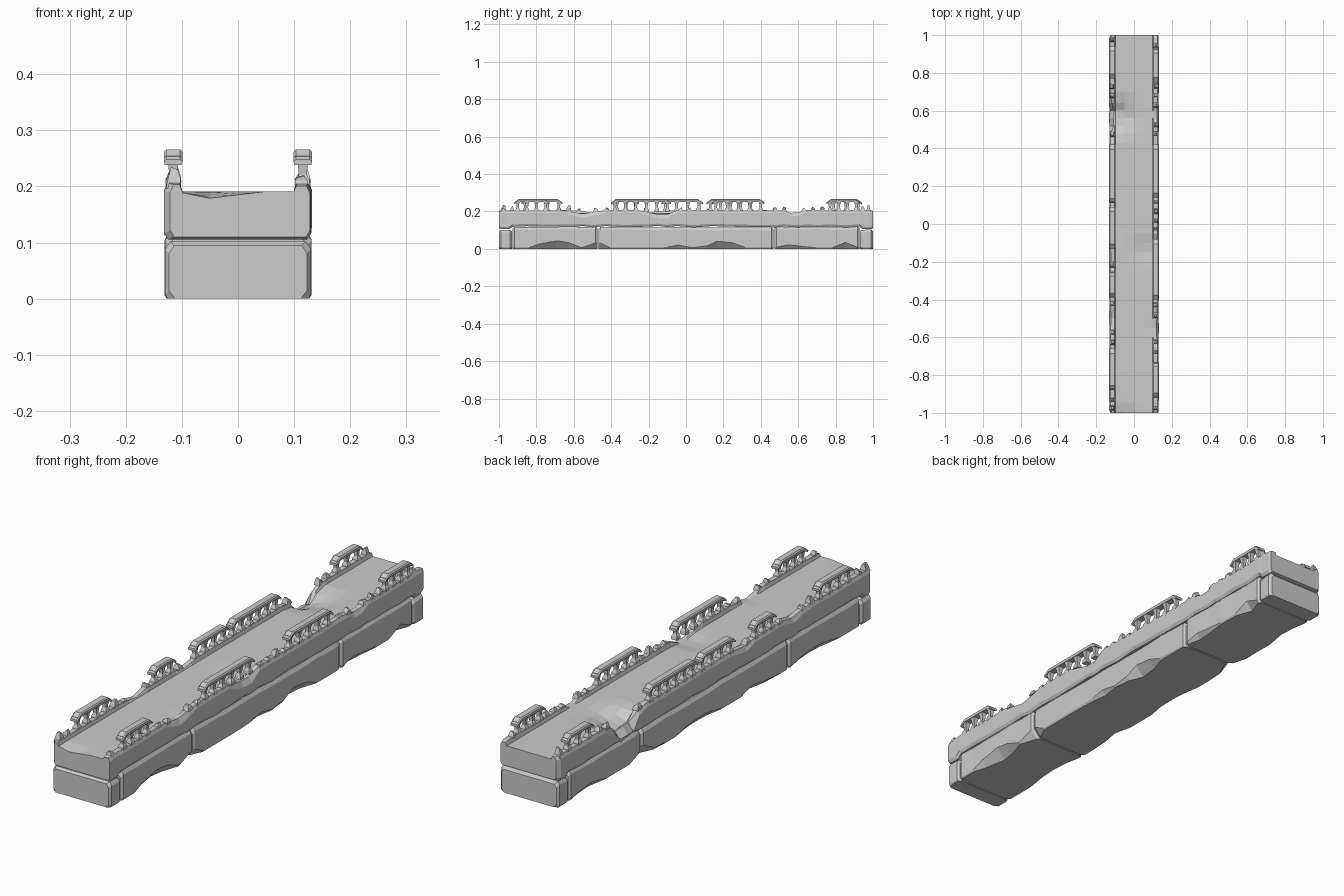
import bpy, bmesh, random
from mathutils import Vector

if "Cube" in bpy.data.objects:
    bpy.data.objects.remove(bpy.data.objects["Cube"])

random.seed(7)
R = random.uniform


def make_object(name, bm):
    bmesh.ops.recalc_face_normals(bm, faces=bm.faces)
    mesh = bpy.data.meshes.new(name)
    bm.to_mesh(mesh)
    bm.free()
    obj = bpy.data.objects.new(name, mesh)
    bpy.context.collection.objects.link(obj)
    return obj


def loft(bm, rings):
    """Join equal-length rings of points into a capped solid."""
    loops = [[bm.verts.new(p) for p in ring] for ring in rings]
    n = len(loops[0])
    for a, b in zip(loops, loops[1:]):
        for i in range(n):
            bm.faces.new((a[i], a[(i + 1) % n], b[(i + 1) % n], b[i]))
    bm.faces.new(loops[0][::-1])
    bm.faces.new(loops[-1])


def bump(y, centre, radius):
    return max(0.0, 1 - abs(y - centre) / radius)


# Damage: (side, y, reach along y, amount)
EDGE_CHIPS = [(1, -.70, .13, .034), (1, .20, .12, .03), (1, -.05, .06, .015), (1, .56, .08, .02),
              (1, .87, .05, .035), (1, -.47, .05, .025), (-1, -.62, .12, .025), (-1, .10, .13, .02),
              (-1, .44, .06, .035), (-1, .80, .08, .02), (-1, -.25, .08, .02)]
KERB_CHIPS = [(-1, .57, .10, .055), (1, -.55, .09, .018), (1, -.14, .09, .022),
              (-1, -.50, .06, .012), (1, .58, .06, .012), (-1, -.18, .05, .012)]


def chip(table, side, y):
    return max([a * min(1, 1.6 * bump(y, c, r)) for s, c, r, a in table if s == side] + [0])


# Foundation course: long blocks and a short block at each end
def foundation_block(name, y0, y1, top):
    n = max(1, round((y1 - y0) / .07))
    ys = [y0, y0 + .01] + [y0 + (y1 - y0) * i / n + R(-.012, .012) for i in range(1, n)] + [y1 - .01, y1]
    rings = []
    for k, y in enumerate(ys):
        inset = .007 if k in (0, len(ys) - 1) else 0
        zt = top - inset + R(-.003, .002)
        half = []
        for s in (-1, 1):
            c = .004 + chip(EDGE_CHIPS, s, y) * R(.7, 1.1) + inset
            w = .131 - inset - R(0, .002)
            half.append([(s * (w - c), 0), (s * w, c * 1.1 + .002),
                         (s * w, zt - .014), (s * (w - .009), zt)])
        sec = half[1] + half[0][::-1]
        rings.append([(x, y, z) for x, z in sec])
    bm = bmesh.new()
    loft(bm, rings)
    make_object(name, bm)


foundation_block("foundation_end_front", -1.0, -.93, .103)
foundation_block("foundation_front", -.927, -.473, .118)
foundation_block("foundation_middle", -.467, .467, .116)
foundation_block("foundation_back", .473, .927, .118)
foundation_block("foundation_end_back", .93, 1.0, .103)


# Upper course: walkway with raised kerbs and two craters
def deck_z(x, y):
    a = bump(y, .57, .11) * max(0, 1 - abs(x + .10) / .15) * .04
    b = bump(y, -.13, .09) * max(0, 1 - abs(x - .07) / .10) * .016
    c = bump(y, -1, .06) * max(0, 1 - abs(x + .04) / .07) * .014
    return .191 - a - b - c


ys = [-1, -.985, -.945, -.925, -.85, -.76, -.65, -.6, -.55, -.5, -.43, -.34, -.25, -.2, -.15, -.1,
      -.05, .04, .14, .24, .34, .43, .48, .52, .56, .6, .64, .7, .78, .86, .925, .945, .985, 1]
rings = []
for k, y in enumerate(ys):
    inset = .008 if k in (0, len(ys) - 1) else 0
    zb = (.105 if abs(y) > .93 else .118 + R(-.004, .005)) + inset * .6
    half = []
    for s in (-1, 1):
        d = chip(KERB_CHIPS, s, y) * R(.8, 1.1)
        zt = .207 - d - inset * .5 + R(-.003, .001)
        w = .132 - R(0, .002) - inset * (1.2 if s < 0 else .4)
        top_in = min(w - .006, .128) - d * .35
        half.append([(s * (w - .007), zb), (s * w, zb + .012), (s * w, zt - .014 - d * .4),
                     (s * top_in, zt), (s * .104, zt),
                     (s * .099, min(zt, deck_z(s * .099, y)))])
    mid = [(x, deck_z(x, y)) for x in (.05, 0, -.05)]
    rings.append([(x, y, z) for x, z in half[1] + mid + half[0][::-1]])
bm = bmesh.new()
loft(bm, rings)
make_object("walkway", bm)


# Balustrades: flared posts, handrail pieces and broken stubs
def square_ring(x, y, z, hx, hy, tilt=0):
    return [(x + a * hx, y + b * hy, z + a * tilt + b * tilt * .6)
            for a, b in ((-1, -1), (1, -1), (1, 1), (-1, 1))]


def post(bm, x, y):
    prof = [(.198, .013, .013), (.211, .012, .011), (.221, .007, .006),
            (.240, .009, .008), (.254, .014, .013)]
    loft(bm, [square_ring(x, y, z, hx, hy) for z, hx, hy in prof])


def stub(bm, x, y):
    h = random.choice((.008, .012, .016, .025))
    lean = R(-.004, .004)
    w = R(.009, .014)
    loft(bm, [square_ring(x, y, .196, .013, w + .003),
              square_ring(x + lean, y, .206 + h * .4, .011, w * .8),
              square_ring(x + lean, y + lean, .206 + h, .006, w * .45, R(-.005, .005))])


def handrail(bm, x, y0, y1):
    # Ends drop down and taper where the rail has snapped
    rings = []
    for y, drop, thick in ((y0, .018, .010), (y0 + .025, 0, .015),
                           (y1 - .025, 0, .015), (y1, .018, .010)):
        zt = .266 - drop
        sec = [(-.015, zt - thick), (.015, zt - thick), (.0165, zt - .004),
               (.012, zt), (-.012, zt), (-.0165, zt - .004)]
        rings.append([(x + a, y, z) for a, z in sec])
    loft(bm, rings)


RAILS = {"right": (1, [(-.92, -.73), (-.40, -.08), (.14, .42), (.75, .93)]),
         "left": (-1, [(-.88, -.66), (-.39, -.25), (-.13, .09), (.11, .42), (.77, .94)])}
for label, (s, spans) in RAILS.items():
    x = s * .1155
    posts, rails, stubs = bmesh.new(), bmesh.new(), bmesh.new()
    for y0, y1 in spans:
        handrail(rails, x, y0, y1)
        n = max(2, round((y1 - y0 - .04) / .056))
        for i in range(n + 1):
            post(posts, x, y0 + .02 + (y1 - y0 - .04) * i / n)
    y = -.975
    while y < .99:
        clear = all(y < a - .015 or y > b + .015 for a, b in spans)
        if clear and chip(KERB_CHIPS, s, y) < .01:
            stub(stubs, x, y)
        y += .05 + R(-.006, .008)
    make_object(f"balusters_{label}", posts)
    make_object(f"handrail_{label}", rails)
    make_object(f"broken_posts_{label}", stubs)
